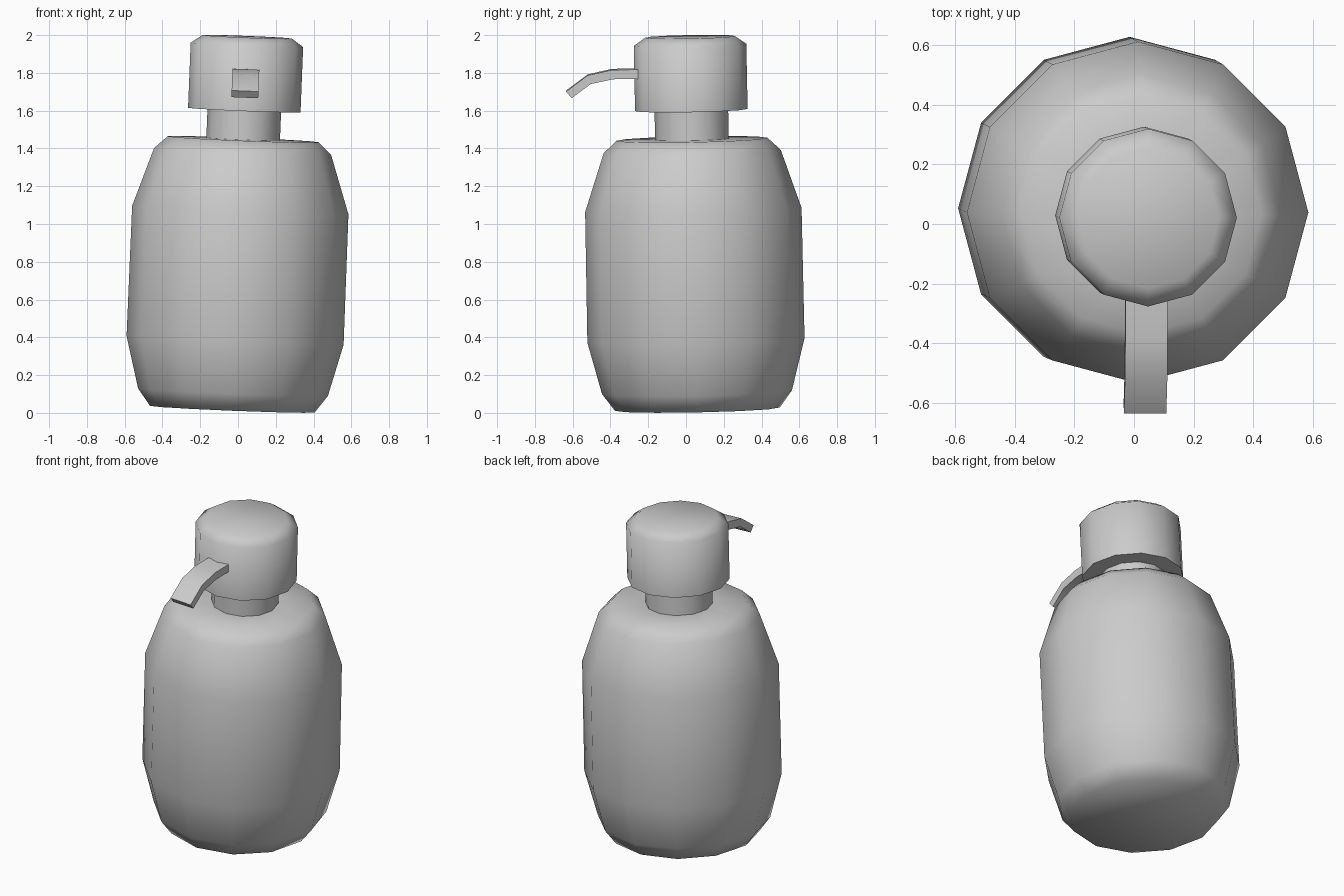
import bpy, bmesh, math
from mathutils import Matrix, Vector

cube = bpy.data.objects.get("Cube")
if cube:
    bpy.data.objects.remove(cube, do_unlink=True)

grey = bpy.data.materials.new("plain grey")
grey.use_nodes = True
colour = (0.6, 0.6, 0.6, 1)
grey.diffuse_color = colour
grey.node_tree.nodes["Principled BSDF"].inputs["Base Color"].default_value = colour

# The whole dispenser leans slightly
LEAN = (Matrix.Translation((-0.03, 0.06, 0.02))
        @ Matrix.Rotation(0.04, 4, 'Y') @ Matrix.Rotation(0.02, 4, 'X'))
SIDES = 12


def finish(name, bm, angle):
    bmesh.ops.recalc_face_normals(bm, faces=bm.faces)
    mesh = bpy.data.meshes.new(name)
    bm.to_mesh(mesh)
    bm.free()
    mesh.materials.append(grey)
    obj = bpy.data.objects.new(name, mesh)
    bpy.context.collection.objects.link(obj)
    obj.matrix_world = LEAN
    bpy.ops.object.select_all(action='DESELECT')
    obj.select_set(True)
    bpy.context.view_layer.objects.active = obj
    bpy.ops.object.shade_smooth_by_angle(angle=math.radians(angle))
    return obj


def lathe(name, profile):
    """Revolve (radius, height) points and close both ends."""
    bm = bmesh.new()
    rings = []
    for r, z in profile:
        rings.append([bm.verts.new((r * math.cos(math.tau * i / SIDES),
                                    r * math.sin(math.tau * i / SIDES), z))
                      for i in range(SIDES)])
    for a, b in zip(rings, rings[1:]):
        for i in range(SIDES):
            j = (i + 1) % SIDES
            bm.faces.new((a[i], a[j], b[j], b[i]))
    bm.faces.new(rings[0])
    bm.faces.new(rings[-1])
    return finish(name, bm, 62)


# Bottle, neck and pump cap share one revolved outline
lathe("bottle_and_pump", [
    (0.437, 0), (0.503, 0.09), (0.575, 0.365), (0.573, 1.055), (0.469, 1.365),
    (0.40, 1.43), (0.195, 1.43), (0.195, 1.585), (0.298, 1.585),
    (0.298, 1.93), (0.237, 1.973)])

# Spout: a flat strip that bends downward, as (y, z) pairs of top and bottom
sections = [((-0.2, 1.806), (-0.2, 1.758)), ((-0.414, 1.809), (-0.41, 1.759)),
            ((-0.545, 1.782), (-0.53, 1.736)), ((-0.661, 1.699), (-0.632, 1.663))]
bm = bmesh.new()
loops = []
for top, bottom in sections:
    loops.append([bm.verts.new(Vector((x, *p))) for x, p in
                  ((-0.071, top), (0.071, top), (0.071, bottom), (-0.071, bottom))])
for a, b in zip(loops, loops[1:]):
    for i in range(4):
        j = (i + 1) % 4
        bm.faces.new((a[i], a[j], b[j], b[i]))
bm.faces.new(loops[0])
bm.faces.new(loops[-1])
finish("spout", bm, 62)
